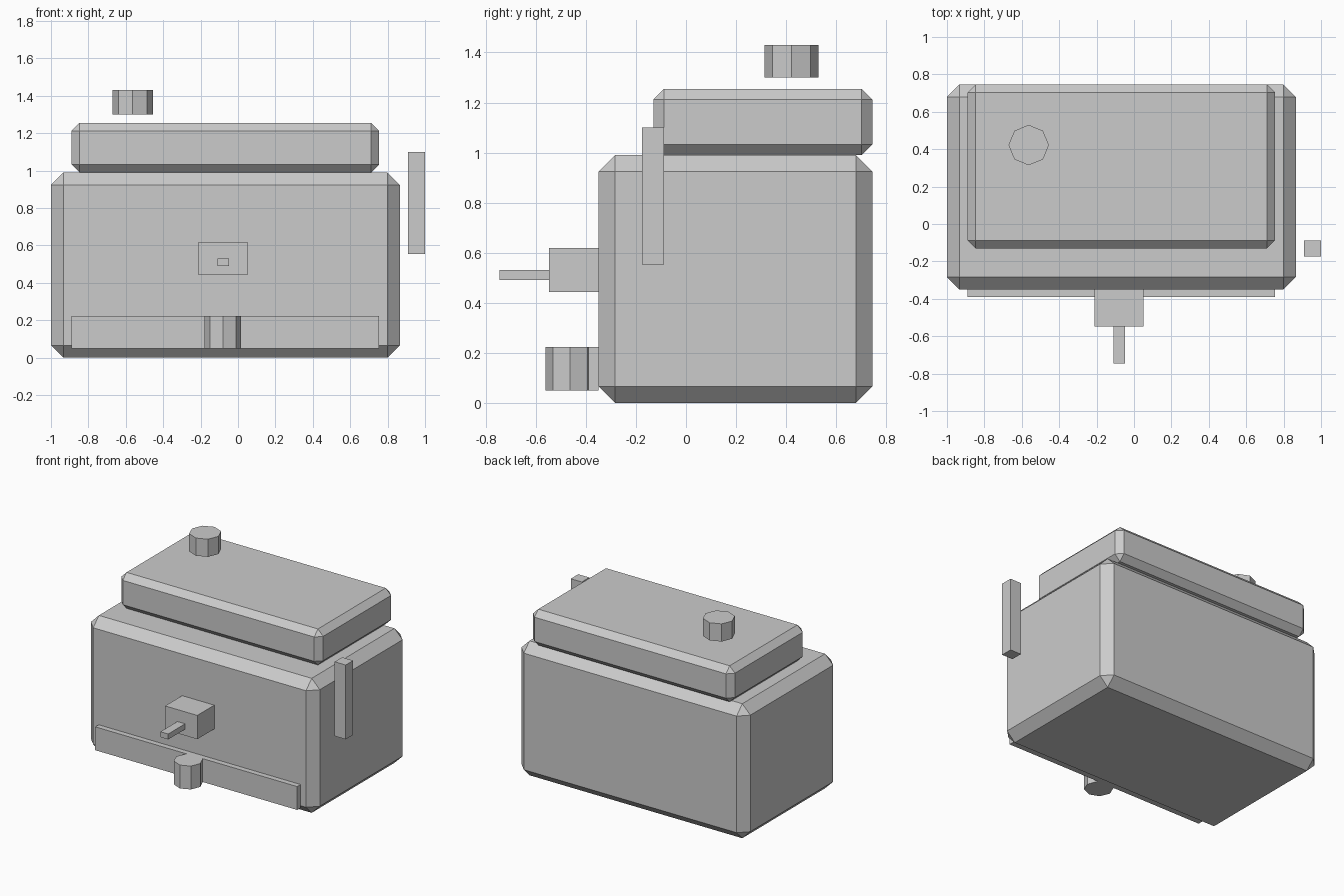
import bpy
import math

if "Cube" in bpy.data.objects:
    bpy.data.objects.remove(bpy.data.objects["Cube"])

grey = bpy.data.materials.new("plain_grey")
grey.diffuse_color = (0.6, 0.6, 0.6, 1)
grey.use_nodes = True
grey.node_tree.nodes["Principled BSDF"].inputs["Base Color"].default_value = grey.diffuse_color


def box(name, x, y, z, chamfer=0):
    """Box from its (min, max) extents, with an optional flat chamfer."""
    spans = (x, y, z)
    bpy.ops.mesh.primitive_cube_add(size=1, location=[(a + b) / 2 for a, b in spans])
    ob = bpy.context.object
    ob.name = name
    ob.scale = [b - a for a, b in spans]
    bpy.ops.object.transform_apply(location=False, rotation=False, scale=True)
    if chamfer:
        bevel = ob.modifiers.new("chamfer", 'BEVEL')
        bevel.width = chamfer
        bevel.segments = 1
    ob.data.materials.append(grey)
    return ob


def octagon(name, x, y, z, radius):
    """Upright eight-sided cylinder with corners on the axes."""
    bpy.ops.mesh.primitive_cylinder_add(vertices=8, radius=radius, depth=z[1] - z[0],
                                        location=(x, y, (z[0] + z[1]) / 2))
    ob = bpy.context.object
    ob.name = name
    ob.data.materials.append(grey)
    return ob


# Main housing and the chamfered top unit set towards the back
box("body", (-1.0, 0.865), (-0.35, 0.745), (0.0, 0.99), 0.066)
box("top_unit", (-0.89, 0.755), (-0.13, 0.745), (0.99, 1.255), 0.043)

# Knob hovering above the top unit
octagon("top_knob", -0.563, 0.422, (1.30, 1.43), 0.108)

# Brew head with its handle on the front
box("brew_head", (-0.21, 0.052), (-0.548, -0.35), (0.443, 0.618))
box("brew_handle", (-0.11, -0.047), (-0.745, -0.548), (0.49, 0.53))

# Drip tray along the foot and the cup in front of it
box("drip_tray", (-0.89, 0.755), (-0.39, -0.35), (0.05, 0.222))
octagon("cup", -0.081, -0.463, (0.05, 0.222), 0.098)

# Steam wand standing clear of the right side
box("steam_wand", (0.91, 1.0), (-0.175, -0.088), (0.553, 1.10))
